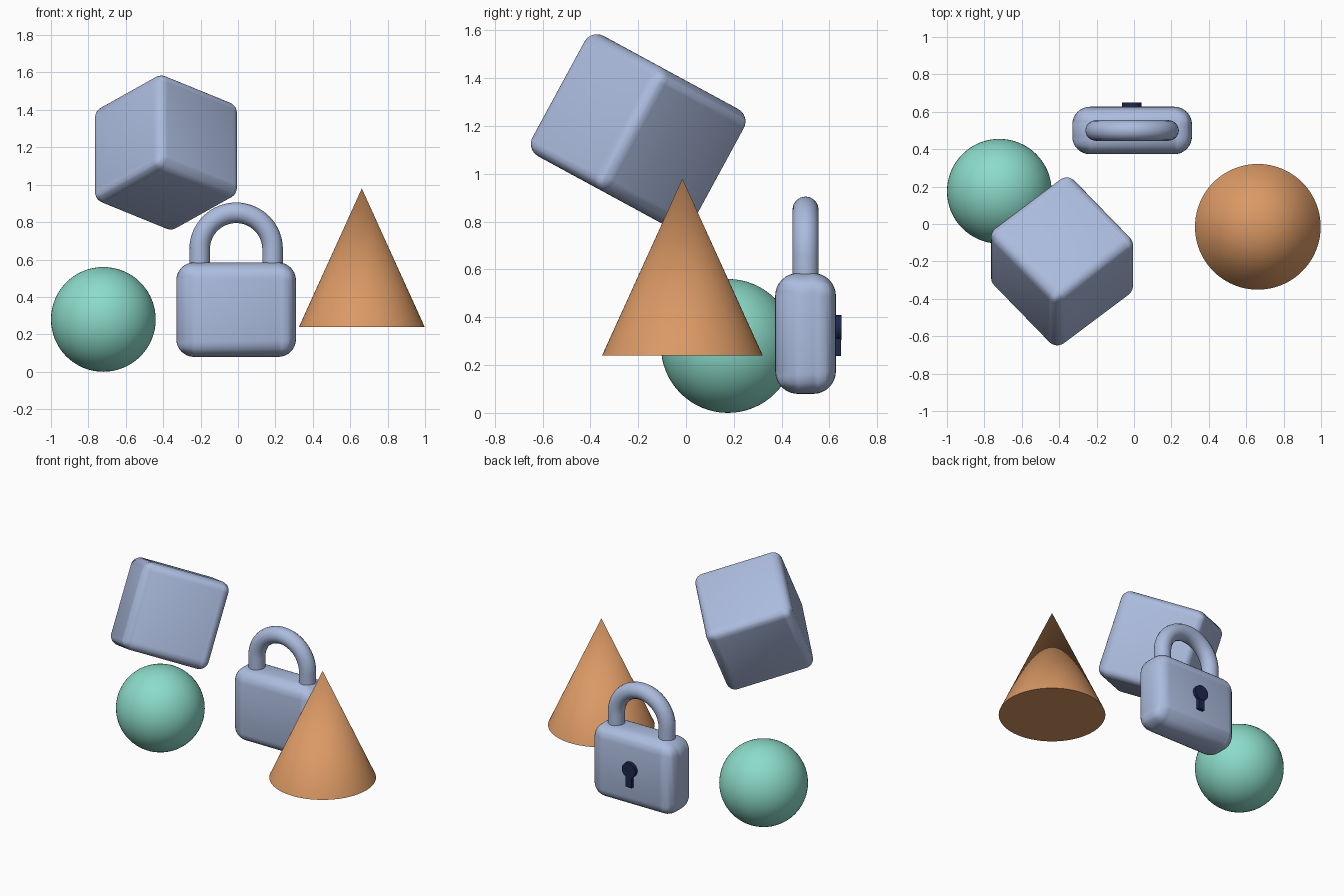
import bpy
import math
from mathutils import Matrix

default = bpy.data.objects.get("Cube")
if default:
    bpy.data.objects.remove(default, do_unlink=True)


def material(name, rgb):
    mat = bpy.data.materials.new(name)
    mat.use_nodes = True
    colour = (*rgb, 1)
    mat.diffuse_color = colour
    mat.node_tree.nodes["Principled BSDF"].inputs["Base Color"].default_value = colour
    return mat


BLUE = material("pale_blue", (0.41, 0.50, 0.73))
TEAL = material("mint_green", (0.26, 0.71, 0.58))
ORANGE = material("warm_orange", (0.71, 0.32, 0.13))
NAVY = material("dark_navy", (0.012, 0.02, 0.07))


def finish(name, mat, smooth=True):
    obj = bpy.context.object
    obj.name = name
    obj.data.materials.clear()
    obj.data.materials.append(mat)
    if smooth:
        bpy.ops.object.shade_smooth_by_angle(angle=math.radians(40))
    return obj


def box(name, centre, size, mat, radius=0):
    bpy.ops.mesh.primitive_cube_add(size=1, location=centre)
    obj = bpy.context.object
    obj.data.transform(Matrix.Diagonal((*size, 1)))
    if radius:
        bevel = obj.modifiers.new("rounding", 'BEVEL')
        bevel.width = radius
        bevel.segments = 8
        bevel.limit_method = 'NONE'
        bevel.harden_normals = True
        bpy.ops.object.modifier_apply(modifier=bevel.name)
    return finish(name, mat, smooth=radius > 0)


# Ball
bpy.ops.mesh.primitive_uv_sphere_add(segments=64, ring_count=32, radius=0.28,
                                     location=(-0.72, 0.175, 0.28))
finish("ball", TEAL)

# Cone
bpy.ops.mesh.primitive_cone_add(vertices=96, radius1=0.336, depth=0.74,
                                location=(0.662, -0.015, 0.61))
finish("cone", ORANGE)

# Tilted rounded cube
block = box("tilted_cube", (-0.385, -0.20, 1.172), (0.573,) * 3, BLUE, 0.06)
tilt = Matrix.Rotation(math.radians(-28.5), 4, 'X')
spin = Matrix.Rotation(math.radians(40.5), 4, 'Z')
block.rotation_euler = (tilt @ spin).to_euler()

# Padlock body
LOCK_X, LOCK_Y = -0.01, 0.50
box("padlock_body", (LOCK_X, LOCK_Y, 0.332), (0.64, 0.254, 0.505), BLUE, 0.095)

# Padlock shackle: a half circle with two straight legs
arch, arch_z, leg_z = 0.195, 0.655, 0.5
path = [(arch, leg_z)]
for i in range(33):
    a = math.pi * i / 32
    path.append((arch * math.cos(a), arch_z + arch * math.sin(a)))
path.append((-arch, leg_z))
curve = bpy.data.curves.new("shackle_path", 'CURVE')
curve.dimensions = '3D'
curve.bevel_depth = 0.055
curve.bevel_resolution = 6
curve.use_fill_caps = True
spline = curve.splines.new('POLY')
spline.points.add(len(path) - 1)
for point, (x, z) in zip(spline.points, path):
    point.co = (x + LOCK_X, LOCK_Y, z, 1)
shackle = bpy.data.objects.new("padlock_shackle", curve)
bpy.context.collection.objects.link(shackle)
bpy.ops.object.select_all(action='DESELECT')
shackle.select_set(True)
bpy.context.view_layer.objects.active = shackle
bpy.ops.object.convert(target='MESH')
finish("padlock_shackle", BLUE)

# Keyhole on the back of the padlock
bpy.ops.mesh.primitive_cylinder_add(vertices=48, radius=0.052, depth=0.05,
                                    location=(LOCK_X - 0.003, 0.625, 0.357),
                                    rotation=(math.pi / 2, 0, 0))
finish("keyhole_round", NAVY)
box("keyhole_slot", (LOCK_X - 0.003, 0.624, 0.288), (0.046, 0.048, 0.1), NAVY)
